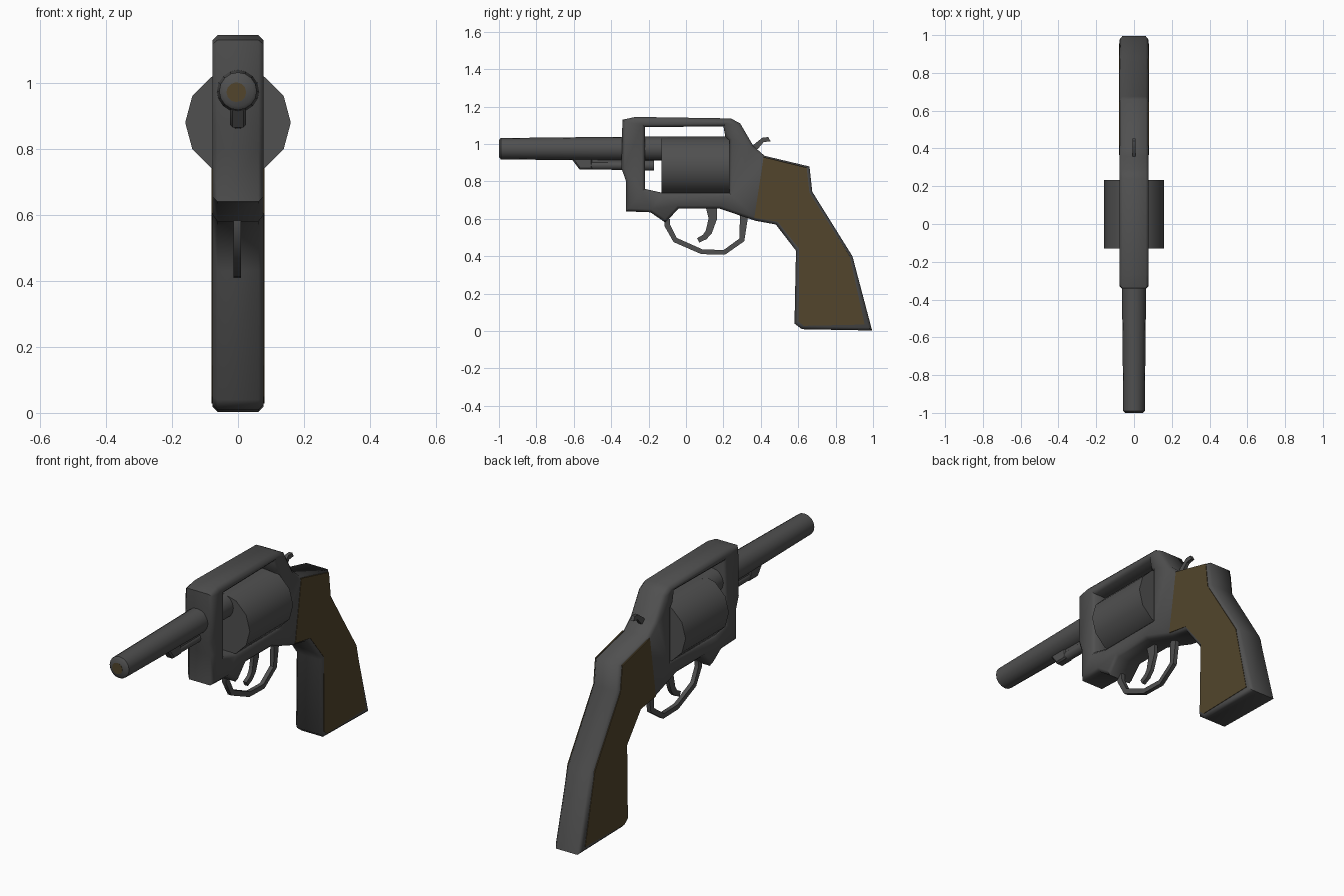
import bpy, bmesh, math
from mathutils import Vector, Matrix

if "Cube" in bpy.data.objects:
    bpy.data.objects.remove(bpy.data.objects["Cube"])


def material(name, rgb):
    m = bpy.data.materials.new(name)
    m.diffuse_color = (*rgb, 1)
    m.use_nodes = True
    m.node_tree.nodes["Principled BSDF"].inputs["Base Color"].default_value = m.diffuse_color
    return m


STEEL = material("dark steel", (0.08, 0.08, 0.08))
WOOD = material("brown wood", (0.085, 0.06, 0.025))


def finish(bm, name, mat, angle=40):
    bmesh.ops.recalc_face_normals(bm, faces=bm.faces)
    me = bpy.data.meshes.new(name)
    bm.to_mesh(me)
    bm.free()
    me.materials.append(mat)
    ob = bpy.data.objects.new(name, me)
    bpy.context.collection.objects.link(ob)
    bpy.ops.object.select_all(action='DESELECT')
    ob.select_set(True)
    bpy.context.view_layer.objects.active = ob
    bpy.ops.object.shade_smooth_by_angle(angle=math.radians(angle))
    return ob


def plate(name, loops, x0, x1, mat, bevel=0, angle=40):
    """Extrude a (y, z) outline, with optional hole loops, from x0 to x1."""
    bm = bmesh.new()
    edges = []
    for loop in loops:
        vs = [bm.verts.new((x0, y, z)) for y, z in loop]
        edges += [bm.edges.new((vs[i - 1], vs[i])) for i in range(len(vs))]
    bmesh.ops.triangle_fill(bm, edges=edges, use_beauty=True)
    ext = bmesh.ops.extrude_face_region(bm, geom=bm.faces[:])
    verts = [v for v in ext['geom'] if isinstance(v, bmesh.types.BMVert)]
    bmesh.ops.translate(bm, verts=verts, vec=(x1 - x0, 0, 0))
    # the first cap stays in place when a boundary region is extruded
    bmesh.ops.recalc_face_normals(bm, faces=bm.faces)
    if bevel:
        rim = [e for e in bm.edges if len(e.link_faces) == 2
               and abs(e.verts[0].co.x - e.verts[1].co.x) < 1e-5
               and e.calc_face_angle() > 1]
        bmesh.ops.bevel(bm, geom=rim, offset=bevel, segments=1, affect='EDGES')
    return finish(bm, name, mat, angle)


def ribbon(path, widths):
    """Outline of a strip that follows a (y, z) path."""
    pts = [Vector(p) for p in path]
    left, right = [], []
    for i, p in enumerate(pts):
        d = (pts[min(i + 1, len(pts) - 1)] - pts[max(i - 1, 0)]).normalized()
        n = Vector((-d.y, d.x)) * widths[i] / 2
        left.append(p + n)
        right.append(p - n)
    return left + right[::-1]


def turned(name, profile, z, sides, mat, x=0, turn=0):
    """Lathe of (y, radius) rings around an axis along y."""
    bm = bmesh.new()
    rings = []
    for y, r in profile:
        rings.append([bm.verts.new((x + r * math.cos(turn + 2 * math.pi * k / sides), y,
                                    z + r * math.sin(turn + 2 * math.pi * k / sides)))
                      for k in range(sides)])
    for a, b in zip(rings, rings[1:]):
        for k in range(sides):
            bm.faces.new((a[k - 1], a[k], b[k], b[k - 1]))
    bm.faces.new(rings[0])
    bm.faces.new(rings[-1])
    return finish(bm, name, mat, 45)


# Frame and grip core, one outline with the cylinder window cut out
outline = [(-.34, 1.13), (-.27, 1.145), (.24, 1.137), (.29, 1.11), (.36, .99),
           (.42, .937), (.66, .88), (.675, .745), (.89, .40), (.995, .003),
           (.62, .01), (.58, .04), (.588, .43), (.48, .57), (.37, .59),
           (.18, .655), (-.04, .655), (-.11, .58), (-.19, .635), (-.32, .64),
           (-.32, .80), (-.345, .87)]
window = [(-.22, 1.09), (.20, 1.095), (.21, 1.04), (.23, 1.02), (.23, .74),
          (-.13, .74), (-.22, .76)]
plate("frame", [outline, window], -.078, .078, STEEL, bevel=.016, angle=50)

# Wooden grip panels, flush on both sides
panel = [(.415, .93), (.645, .874), (.66, .74), (.875, .40), (.955, .035),
         (.63, .028), (.602, .05), (.605, .44), (.49, .585), (.365, .605)]
for side, s in (("right", 1), ("left", -1)):
    plate(side + "_grip_panel", [panel], s * .074, s * .080, WOOD)

# Cylinder
turned("cylinder", [(-.13, .16), (.232, .16)], .88, 12, STEEL)

# Barrel with bevelled muzzle, and bore disc
turned("barrel", [(-1, .046), (-.99, .057), (-.34, .064), (-.10, .064)], .975, 16, STEEL)
turned("bore", [(-1.001, .03), (-.995, .03)], .972, 12, WOOD, x=-.005)

# Ejector rod and its lug under the barrel
turned("ejector_rod", [(-.51, .024), (-.34, .025), (-.34, .029), (-.17, .029)], .886, 10, STEEL)
plate("ejector_lug", [[(-.615, .925), (-.57, .865), (-.50, .865), (-.50, .925)]],
      -.024, .024, STEEL, bevel=.008)
plate("barrel_rib", [[(-.52, .93), (-.52, .90), (-.30, .90), (-.30, .93)]],
      -.018, .018, STEEL)

# Trigger guard, trigger and hammer
guard = [(-.10, .60), (-.10, .565), (-.058, .487), (.085, .424), (.205, .421),
         (.298, .487), (.312, .63)]
plate("trigger_guard", [ribbon(guard, [.03, .03, .028, .026, .026, .03, .045])],
      -.013, .009, STEEL)
trigger = [(.135, .67), (.143, .60), (.122, .53), (.10, .503), (.065, .485)]
plate("trigger", [ribbon(trigger, [.06, .045, .035, .03, .026])], -.012, .008, STEEL)
hammer = [(.34, .985), (.36, .995), (.41, 1.035), (.44, 1.037), (.452, 1.015),
          (.415, 1.01), (.385, .975), (.36, .96)]
plate("hammer", [hammer], -.009, .009, STEEL)
